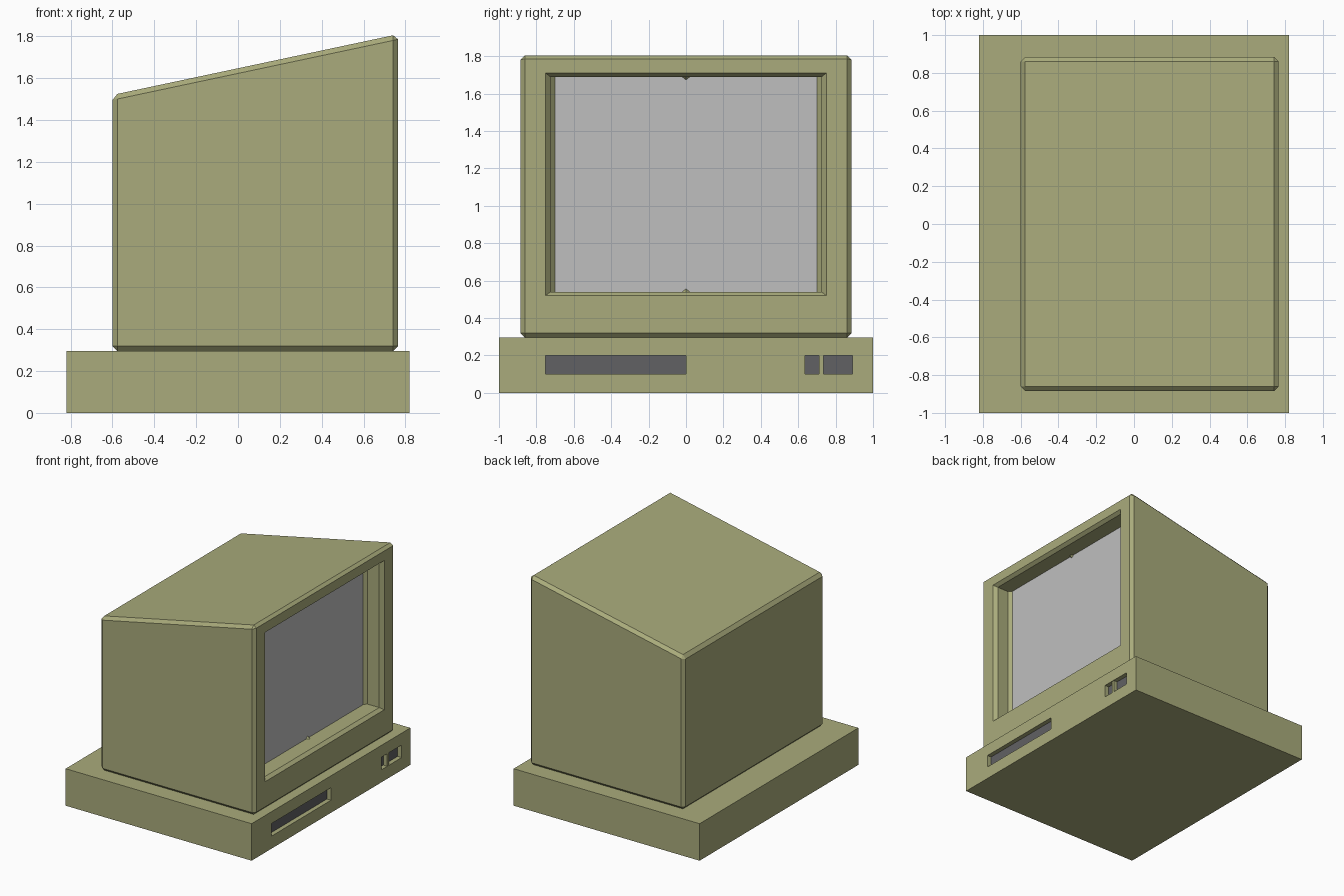
import bpy
import bmesh

if "Cube" in bpy.data.objects:
    bpy.data.objects.remove(bpy.data.objects["Cube"])


def material(name, rgb):
    m = bpy.data.materials.new(name)
    m.diffuse_color = (*rgb, 1)
    m.use_nodes = True
    m.node_tree.nodes["Principled BSDF"].inputs["Base Color"].default_value = m.diffuse_color
    return m


OLIVE = material("olive_plastic", (0.40, 0.41, 0.20))
GREY = material("screen_grey", (0.52, 0.52, 0.52))
DARK = material("slot_grey", (0.12, 0.12, 0.125))


def finish(name, bm, mat):
    bmesh.ops.recalc_face_normals(bm, faces=bm.faces)
    mesh = bpy.data.meshes.new(name)
    bm.to_mesh(mesh)
    bm.free()
    ob = bpy.data.objects.new(name, mesh)
    bpy.context.collection.objects.link(ob)
    mesh.materials.append(mat)
    return ob


def loft(name, sections, mat):
    """Join rectangles (x, y0, y1, z0, z1) along x into a closed solid."""
    bm = bmesh.new()
    rings = [[bm.verts.new((x, y, z)) for y, z in
              ((y0, z0), (y1, z0), (y1, z1), (y0, z1))]
             for x, y0, y1, z0, z1 in sections]
    for a, b in zip(rings, rings[1:]):
        for i in range(4):
            j = (i + 1) % 4
            bm.faces.new((a[i], a[j], b[j], b[i]))
    bm.faces.new(rings[0])
    bm.faces.new(rings[-1])
    return finish(name, bm, mat)


def box(name, x0, x1, y0, y1, z0, z1, mat):
    return loft(name, [(x0, y0, y1, z0, z1), (x1, y0, y1, z0, z1)], mat)


def apply_modifier(ob, mod):
    bpy.context.view_layer.objects.active = ob
    bpy.ops.object.modifier_apply(modifier=mod.name)


def cut(ob, cutter):
    mod = ob.modifiers.new("cut", 'BOOLEAN')
    mod.operation, mod.solver, mod.object = 'DIFFERENCE', 'EXACT', cutter
    apply_modifier(ob, mod)
    bpy.data.objects.remove(cutter)


# Base slab with two drive slots
base = box("base", -0.82, 0.82, -1, 1, 0, 0.295, OLIVE)
SLOT_X = 0.78
for name, y0, y1 in (("long_slot", -0.75, 0.0), ("short_slot", 0.635, 0.89)):
    cut(base, box("slot_cutter", SLOT_X, 0.9, y0, y1, 0.10, 0.20, OLIVE))
    box(name + "_back", SLOT_X - 0.002, SLOT_X + 0.004,
        y0, y1, 0.10, 0.20, DARK)
box("slot_divider", SLOT_X, 0.815, 0.71, 0.735, 0.10, 0.20, OLIVE)

# Wedge-shaped monitor case with chamfered edges
case = loft("monitor_case", [(-0.60, -0.885, 0.885, 0.295, 1.52),
                             (0.765, -0.885, 0.885, 0.295, 1.81)], OLIVE)
bevel = case.modifiers.new("chamfer", 'BEVEL')
bevel.width, bevel.segments, bevel.limit_method = 0.024, 1, 'NONE'
apply_modifier(case, bevel)

# Stepped screen recess
cut(case, loft("recess_cutter", [(0.785, -0.77, 0.77, 0.504, 1.726),
                                 (0.765, -0.75, 0.75, 0.52, 1.71),
                                 (0.738, -0.725, 0.725, 0.54, 1.69),
                                 (0.635, -0.725, 0.725, 0.54, 1.69),
                                 (0.61, -0.70, 0.70, 0.54, 1.69)], OLIVE))
box("screen", 0.606, 0.614, -0.70, 0.70, 0.54, 1.69, GREY)

# Small triangular tabs at the middle of the screen's top and bottom edges
for name, z, tip in (("lower_tab", 0.54, 0.56), ("upper_tab", 1.69, 1.67)):
    bm = bmesh.new()
    pts = [bm.verts.new(p) for p in ((0.61, -0.025, z), (0.61, 0.025, z),
                                     (0.61, 0, tip), (0.635, 0, z))]
    for tri in ((0, 1, 2), (0, 1, 3), (0, 2, 3), (1, 2, 3)):
        bm.faces.new([pts[i] for i in tri])
    finish(name, bm, OLIVE)
